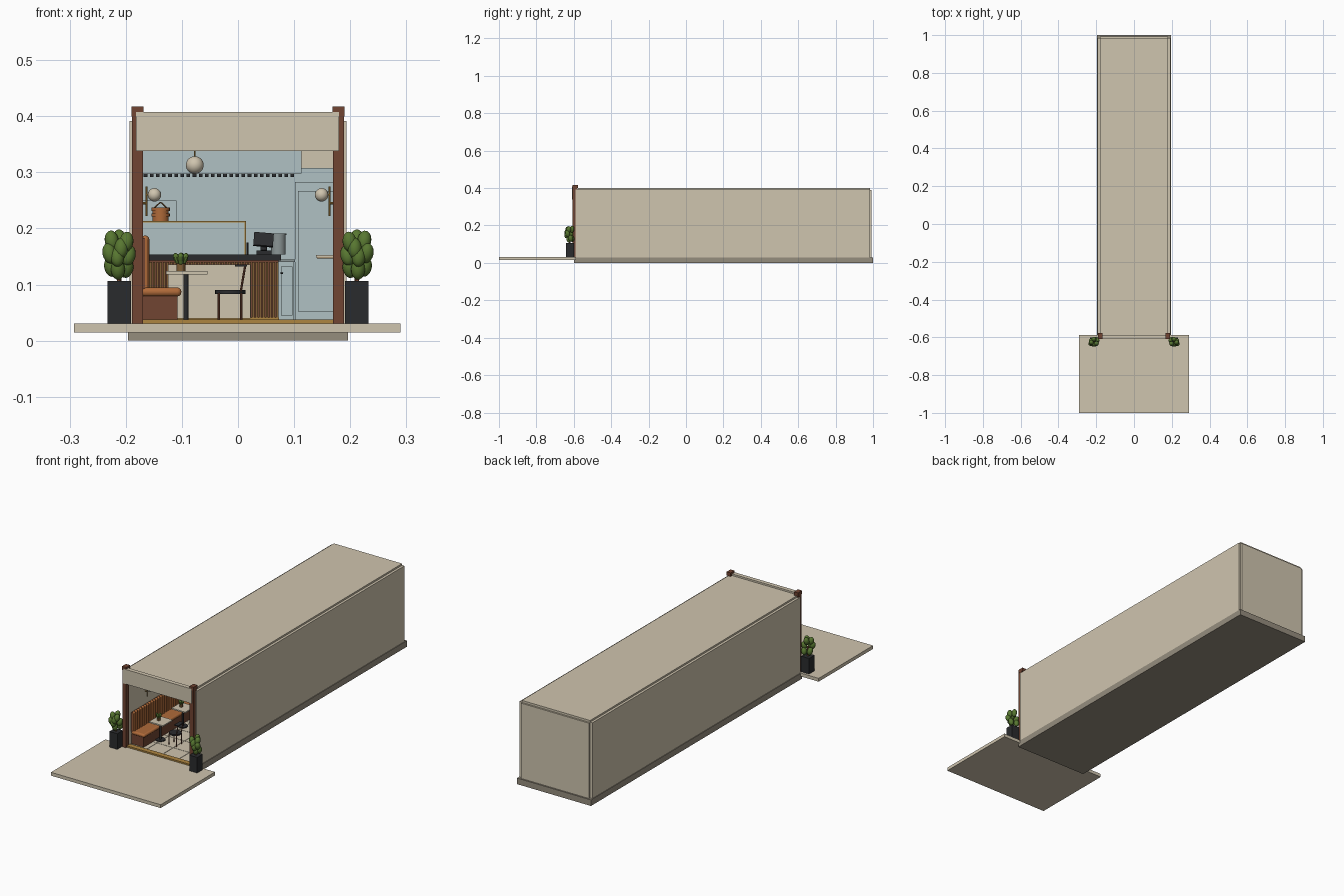
import bpy, math, random
from mathutils import Vector
random.seed(4)


def mat(name, r, g, b):
    m = bpy.data.materials.new(name)
    m.diffuse_color = tuple((c / 255) ** 2.2 for c in (r, g, b)) + (1,)
    return m


CREAM = mat("cream", 206, 195, 173)
TAUPE = mat("taupe", 148, 140, 125)
BROWN = mat("dark brown", 112, 70, 53)
BLACK = mat("charcoal", 46, 47, 49)
GREEN = mat("leaf green", 88, 118, 52)
BLUE = mat("pale blue", 174, 192, 194)
LEATHER = mat("tan leather", 174, 106, 60)
WOOD = mat("slat wood", 126, 94, 56)
GOLD = mat("brass", 172, 132, 66)
STEEL = mat("steel", 138, 148, 148)


def finish(o, name, m, smooth=False):
    o.name = name
    o.data.materials.append(m)
    if smooth:
        bpy.ops.object.shade_smooth_by_angle()
    return o


def box(name, m, x0, x1, y0, y1, z0, z1, bevel=0):
    bpy.ops.mesh.primitive_cube_add(size=1)
    o = bpy.context.object
    size = Vector((x1 - x0, y1 - y0, z1 - z0))
    mid = Vector((x0 + x1, y0 + y1, z0 + z1)) / 2
    for v in o.data.vertices:
        v.co = v.co * size
    o.location = mid
    if bevel:
        b = o.modifiers.new("round", 'BEVEL')
        b.width, b.segments = bevel, 3
    return finish(o, name, m, bool(bevel))


def ball(name, m, loc, rad, tilt=(0, 0, 0), seg=16):
    bpy.ops.mesh.primitive_uv_sphere_add(segments=seg, ring_count=seg // 2 + 2, radius=1, location=loc, rotation=tilt)
    o = bpy.context.object
    s = Vector(rad)
    for v in o.data.vertices:
        v.co = v.co * s
    return finish(o, name, m, True)


def rod(name, m, a, b, r, seg=12):
    a, b = Vector(a), Vector(b)
    d = b - a
    bpy.ops.mesh.primitive_cylinder_add(vertices=seg, radius=r, depth=d.length, location=(a + b) / 2,
                                        rotation=d.to_track_quat('Z', 'Y').to_euler())
    return finish(bpy.context.object, name, m, True)


# Shell: base, terrace, walls, roof
box("base_slab", TAUPE, -.196, .196, -.6, 1, 0, .029)
box("terrace", CREAM, -.292, .29, -1, -.588, .015, .031)
for s, side in ((-1, "left"), (1, "right")):
    x0, x1 = sorted((s * .193, s * .173))
    box(side + "_wall", CREAM, x0, x1, -.59, .985, .029, .392)
box("back_wall", CREAM, -.181, .181, .965, .993, .029, .39)
box("roof", CREAM, -.181, .181, -.59, .985, .384, .4)
box("fascia", CREAM, -.182, .18, -.61, -.59, .338, .408)

# Front posts with caps
for s, side in ((-1, "left"), (1, "right")):
    x0, x1 = sorted((s * .1885, s * .169))
    box(side + "_post", BROWN, x0, x1, -.607, -.583, .031, .4)
    box(side + "_post_cap", BROWN, x0 - .001, x1 + .001, -.608, -.578, .4, .417)

# Tiled floor and threshold
box("floor_grout", TAUPE, -.173, .173, -.59, .965, .029, .0305)
for i in range(4):
    for j in range(18):
        x, y = -.172 + i * .086, -.575 + j * .085
        box("floor_tile", CREAM, x + .001, x + .085, y + .001, y + .084, .03, .032)
box("threshold", GOLD, -.169, .169, -.6, -.575, .031, .038)

# Potted plants beside the entrance
LOBES = [(-.013, .176), (0, .18), (.013, .178), (-.017, .152), (.003, .15),
         (.017, .156), (-.013, .13), (.002, .127), (.014, .132), (-.004, .165)]
for s, side in ((-1, "left"), (1, "right")):
    cx, cy = s * .212, -.621
    box(side + "_planter", BLACK, cx - .021, cx + .021, cy - .021, cy + .021, .031, .106)
    rod(side + "_plant_stem", BROWN, (cx, cy, .1), (cx, cy, .15), .004)
    for k, (dx, z) in enumerate(LOBES):
        dy = (-.012, .011, -.006, .004, -.016)[k % 5]
        ball(side + "_plant_leaves", GREEN, (cx + dx * s, cy + dy, z), (.0125, .0125, .0185),
             (random.uniform(-.3, .3), dx * 12 * s, 0))

# Upholstered bench on the left wall
box("bench_base", BROWN, -.172, -.108, -.56, .02, .032, .08)
box("bench_seat", LEATHER, -.172, -.101, -.565, .025, .079, .095, .007)
box("bench_back_board", BROWN, -.173, -.166, -.562, .022, .09, .183)
for i in range(34):
    y = -.553 + i * .017
    rod("bench_back_roll", LEATHER, (-.1655, y, .094), (-.1655, y, .18), .0075)
    ball("bench_back_roll_top", LEATHER, (-.1655, y, .18), (.0075, .0075, .0075), seg=12)

# Tables, chairs and lamps repeated along the room
for y in (-.455, -.285, -.115):
    box("table_top", CREAM, -.128, -.054, y - .037, y + .037, .118, .124)
    rod("table_leg", BLACK, (-.093, y, .034), (-.093, y, .118), .0045)
    rod("table_foot", BLACK, (-.093, y, .032), (-.093, y, .036), .022, 20)
    rod("table_pot", WOOD, (-.102, y, .124), (-.102, y, .138), .008)
    for dx, dy in ((-.007, 0), (.007, .002), (0, -.007), (.001, .007)):
        ball("table_plant", GREEN, (-.102 + dx, y + dy, .146), (.006, .006, .011), (0, dx * 50, 0), 10)
    # Chair facing the table
    rod("chair_seat", BLACK, (-.014, y, .083), (-.014, y, .09), .027, 20)
    for dx in (-.034, .006):
        for dy in (-.018, .018):
            rod("chair_leg", BROWN, (dx, y + dy, .032), (dx, y + dy, .085), .0023, 8)
    for dy in (-.018, .018):
        rod("chair_back_post", BROWN, (.005, y + dy, .088), (.013, y + dy, .135), .002, 8)
    box("chair_back_rail", BLACK, -.005, .016, y - .021, y + .021, .132, .136)
    # Wall lamps and pendant
    for s in (-1, 1):
        rod("sconce_rod", GOLD, (s * .163, y, .222), (s * .163, y, .275), .0016, 8)
        rod("sconce_arm", GOLD, (s * .173, y, .245), (s * .163, y, .245), .002, 8)
        rod("sconce_arm", GOLD, (s * .163, y, .26), (s * .149, y, .26), .0016, 8)
        ball("sconce_globe", CREAM, (s * .149, y, .26), (.012, .012, .012))
    rod("pendant_cord", GOLD, (-.077, y, .32), (-.077, y, .385), .0013, 8)
    ball("pendant_globe", CREAM, (-.077, y, .313), (.0158, .0158, .0158), seg=24)

# Ledge on the right wall
box("wall_ledge", CREAM, .139, .173, -.5, -.05, .148, .153)
box("wall_ledge_edge", WOOD, .141, .173, -.498, -.052, .1465, .148)

# Service counter with slatted front
box("counter_body", BROWN, -.172, .072, .1, .22, .032, .143)
box("counter_plinth", GOLD, -.172, .073, .093, .1, .032, .041)
for i in range(40):
    x = -.17 + i * .0061
    box("counter_slat", WOOD, x, x + .0042, .094, .101, .041, .14)
box("counter_panel", CREAM, -.125, .022, .089, .094, .04, .136)
box("counter_top", BLACK, -.172, .077, .085, .23, .143, .154)

# Display case, baskets, register and grinder on the counter
box("display_case", BLUE, -.172, .012, .14, .21, .154, .211)
box("display_case_rim", GOLD, -.172, .014, .138, .212, .211, .2135)
box("display_case_post", GOLD, .0115, .014, .138, .141, .154, .212)
rod("basket_body", LEATHER, (-.138, .17, .2135), (-.138, .17, .231), .0145, 20)
for z in (.221, .231):
    rod("basket_rim", LEATHER, (-.138, .17, z), (-.138, .17, z + .006), .0165, 20)
rod("basket_handle", WOOD, (-.15, .17, .236), (-.138, .17, .247), .0012, 8)
rod("basket_handle", WOOD, (-.126, .17, .236), (-.138, .17, .247), .0012, 8)
box("register_base", BLACK, .033, .06, .12, .16, .154, .161)
rod("register_neck", BLACK, (.046, .14, .16), (.046, .145, .175), .006)
screen = box("register_screen", BLACK, .028, .063, .132, .14, .168, .192)
screen.rotation_euler = (-.3, .08, 0)
rod("tap", BLACK, (.017, .17, .154), (.017, .17, .175), .0015, 8)
rod("coffee_urn", STEEL, (.072, .19, .154), (.072, .19, .188), .013, 20)
rod("coffee_urn_lid", STEEL, (.072, .19, .188), (.072, .19, .191), .0145, 20)

# Pale blue back wall, cabinets and door
box("rear_partition", BLUE, -.173, .173, .5, .52, .03, .308)
box("rear_partition_top", CREAM, -.173, .173, .505, .515, .308, .385)
box("back_cabinet", BLUE, -.172, .1, .43, .5, .032, .14)
box("back_cabinet_top", STEEL, -.172, .102, .425, .5, .14, .145)
box("cabinet_door", BLUE, .077, .097, .425, .43, .045, .132)
rod("cabinet_handle", BLACK, (.076, .422, .12), (.08, .422, .12), .0015, 8)
box("door_frame", BLUE, .102, .173, .492, .5, .032, .283)
box("door_leaf", BLUE, .107, .172, .486, .492, .052, .267)
box("wall_frame", BLUE, -.172, -.11, .492, .5, .205, .25)

# Bulkhead over the counter with its toothed rail
box("bulkhead", BLUE, -.173, .113, .09, .2, .298, .385)
for i in range(25):
    x = -.168 + i * .0109
    box("rail_tooth", BLACK, x, x + .0065, .088, .094, .2915, .298)
